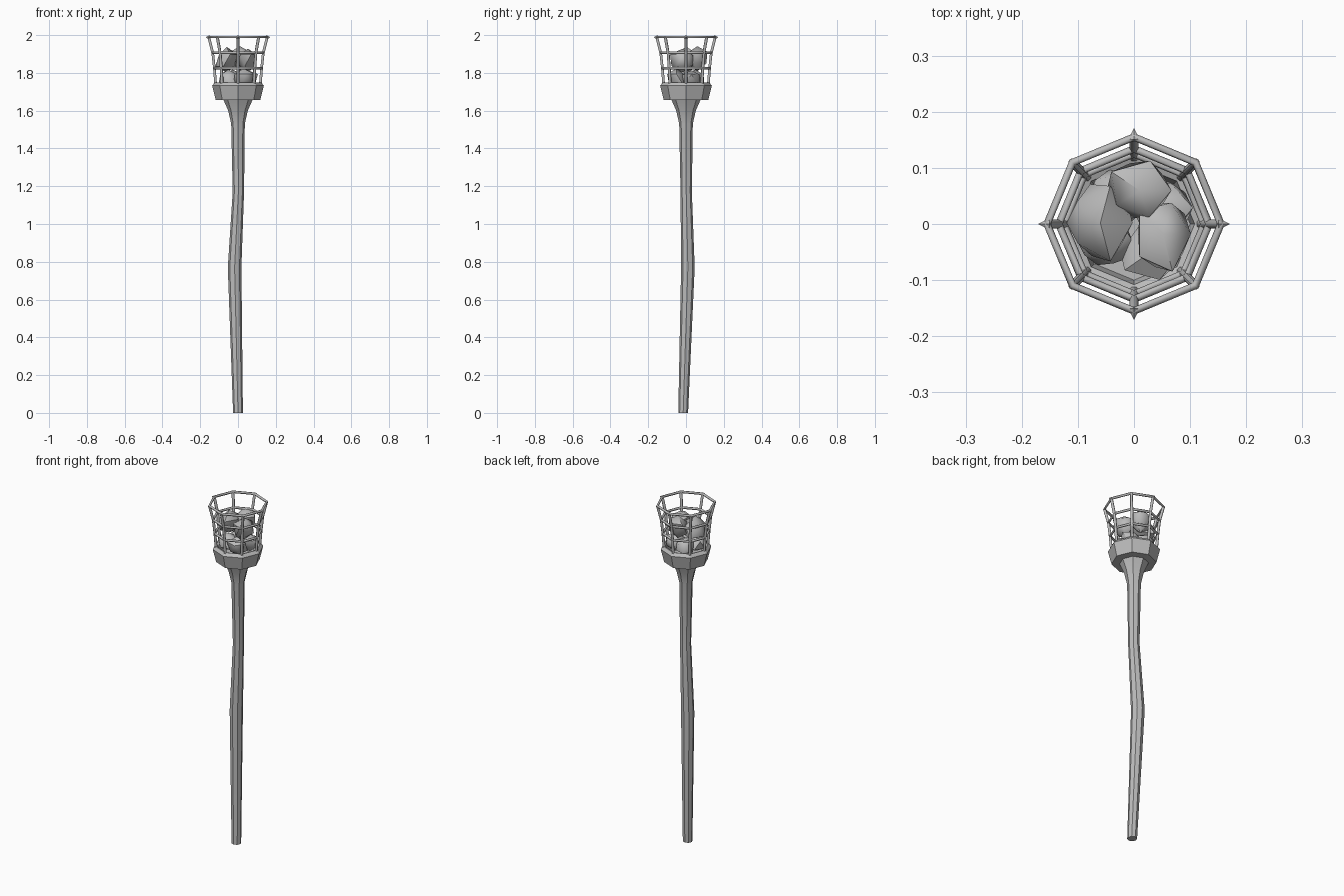
import bpy, bmesh, math, random
from mathutils import Vector, Matrix

cube = bpy.data.objects.get("Cube")
if cube:
    bpy.data.objects.remove(cube, do_unlink=True)

random.seed(4)
grey = bpy.data.materials.new("plain grey")
grey.use_nodes = True
colour = (0.5, 0.5, 0.5, 1)
grey.diffuse_color = colour
grey.node_tree.nodes["Principled BSDF"].inputs["Base Color"].default_value = colour
SIDES = 8


def add_object(name, data, smooth=None):
    obj = bpy.data.objects.new(name, data)
    bpy.context.collection.objects.link(obj)
    data.materials.append(grey)
    if smooth:
        bpy.ops.object.select_all(action='DESELECT')
        obj.select_set(True)
        bpy.context.view_layer.objects.active = obj
        bpy.ops.object.shade_smooth_by_angle(angle=math.radians(smooth))
    return obj


def lofted(name, sections, smooth=None):
    """Skin octagonal sections given as (x, y, z, radius), capped at both ends."""
    bm = bmesh.new()
    rings = []
    for x, y, z, r in sections:
        rings.append([bm.verts.new((x + r * math.cos(a), y + r * math.sin(a), z))
                      for a in (math.tau * i / SIDES for i in range(SIDES))])
    for low, high in zip(rings, rings[1:]):
        for i in range(SIDES):
            j = (i + 1) % SIDES
            bm.faces.new((low[i], low[j], high[j], high[i]))
    bm.faces.new(rings[0][::-1])
    bm.faces.new(rings[-1])
    mesh = bpy.data.meshes.new(name)
    bm.to_mesh(mesh)
    bm.free()
    return add_object(name, mesh, smooth)


def rod(name, points, radius, closed=False):
    """Thin hexagonal bar along a path."""
    curve = bpy.data.curves.new(name, 'CURVE')
    curve.dimensions = '3D'
    curve.bevel_depth = radius
    curve.bevel_resolution = 1
    curve.use_fill_caps = True
    spline = curve.splines.new('POLY')
    spline.points.add(len(points) - 1)
    for p, co in zip(spline.points, points):
        p.co = (*co, 1)
    spline.use_cyclic_u = closed
    return add_object(name, curve)


def polar(r, i, z):
    a = math.tau * i / SIDES
    return Vector((r * math.cos(a), r * math.sin(a), z))


# Crooked wooden handle with a flared top
lofted("handle", [
    (0, -0.015, 0, 0.026), (-0.018, 0.01, 0.77, 0.036), (0.002, 0.001, 1.17, 0.03),
    (0, 0, 1.53, 0.036), (0, 0, 1.6, 0.052), (0, 0, 1.66, 0.078)], smooth=40)

# Collar with a hollow cup
lofted("collar", [
    (0, 0, 1.655, 0.07), (0, 0, 1.657, 0.118), (0, 0, 1.733, 0.137),
    (0, 0, 1.75, 0.122), (0, 0, 1.745, 0.108), (0, 0, 1.7, 0.1)])

# Cage hoops
levels = [(0.125, 1.825), (0.134, 1.907), (0.155, 1.99)]
for name, (r, z) in zip(("lower_hoop", "middle_hoop", "upper_hoop"), levels):
    rod(name, [polar(r, i, z) for i in range(SIDES)], 0.007, closed=True)

# Cage uprights, with a spike on every second one
for i in range(SIDES):
    path = [polar(r, i, z) for r, z in [(0.118, 1.735)] + levels]
    rod(f"upright_{i + 1}", path, 0.008)
    if i % 2 == 0:
        bm = bmesh.new()
        place = (Matrix.Translation(polar(0.161, i, 1.988))
                 @ polar(1, i, 0).to_track_quat('Z', 'Y').to_matrix().to_4x4())
        bmesh.ops.create_cone(bm, cap_ends=True, segments=6, radius1=0.012,
                              radius2=0, depth=0.02, matrix=place)
        mesh = bpy.data.meshes.new("spike")
        bm.to_mesh(mesh)
        bm.free()
        add_object(f"spike_{i // 2 + 1}", mesh)


def coal(name, centre, size):
    """Chipped lump: a jittered icosphere."""
    bm = bmesh.new()
    bmesh.ops.create_icosphere(bm, subdivisions=1, radius=1)
    for v in bm.verts:
        v.co *= random.uniform(0.88, 1.14)
        v.co = Vector(centre) + Vector(a * b for a, b in zip(v.co, size))
    mesh = bpy.data.meshes.new(name)
    bm.to_mesh(mesh)
    bm.free()
    add_object(name, mesh, smooth=45)


# Three large coals on top of a bed of smaller ones
coal("coal_left", (0.052, -0.018, 1.865), (0.054, 0.07, 0.066))
coal("coal_right", (-0.06, 0.002, 1.865), (0.06, 0.074, 0.066))
coal("coal_back", (0.01, 0.06, 1.88), (0.062, 0.056, 0.064))
for i, angle in enumerate((30, 120, 210, 300)):
    a = math.radians(angle)
    coal(f"bed_coal_{i + 1}", (0.058 * math.cos(a), 0.058 * math.sin(a), 1.768),
         (0.056, 0.054, 0.052))
